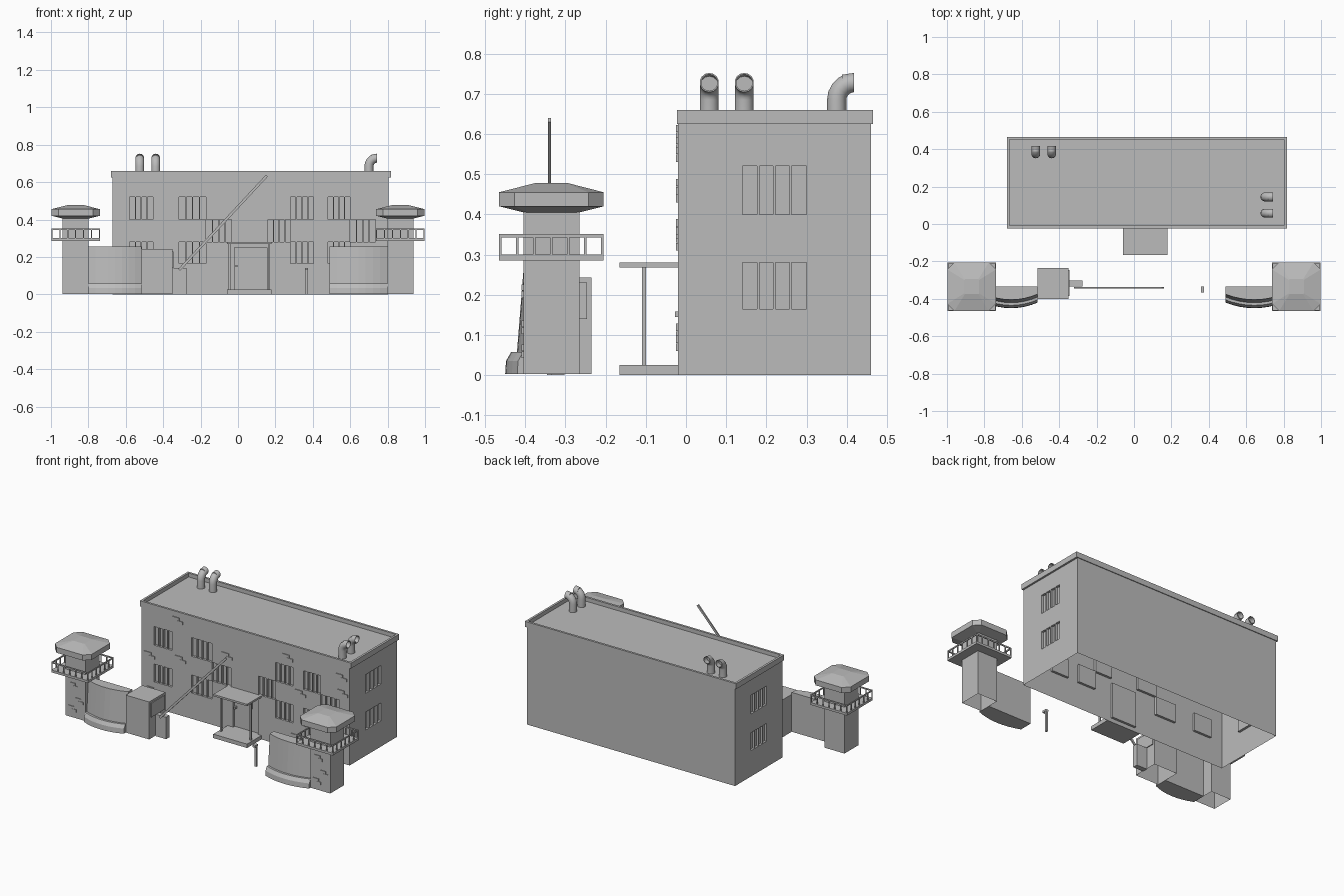
import bpy, bmesh, math
from mathutils import Vector, Matrix

cube = bpy.data.objects.get("Cube")
if cube:
    bpy.data.objects.remove(cube, do_unlink=True)

grey = bpy.data.materials.new("concrete_grey")
grey.use_nodes = True
GREY = (0.5, 0.5, 0.5, 1)
grey.diffuse_color = GREY
grey.node_tree.nodes["Principled BSDF"].inputs["Base Color"].default_value = GREY


def finish(name, bm, fix_normals=True):
    if fix_normals:
        bmesh.ops.recalc_face_normals(bm, faces=bm.faces)
    mesh = bpy.data.meshes.new(name)
    bm.to_mesh(mesh)
    bm.free()
    mesh.materials.append(grey)
    obj = bpy.data.objects.new(name, mesh)
    bpy.context.collection.objects.link(obj)
    return obj


def add_box(bm, x0, x1, y0, y1, z0, z1, bottom=True):
    size = Matrix.Diagonal((x1 - x0, y1 - y0, z1 - z0, 1))
    mid = Matrix.Translation(((x0 + x1) / 2, (y0 + y1) / 2, (z0 + z1) / 2))
    verts = bmesh.ops.create_cube(bm, size=1, matrix=mid @ size)["verts"]
    if not bottom:
        low = [v for v in verts if v.co.z < z0 + 1e-5]
        face = [f for f in low[0].link_faces if all(v in low for v in f.verts)]
        bmesh.ops.delete(bm, geom=face, context='FACES_ONLY')


def boxes(name, items, bottom=True):
    bm = bmesh.new()
    for b in items:
        add_box(bm, *b, bottom=bottom)
    return finish(name, bm)


def loft(bm, rings, closed=True):
    """Skin a list of point rings and cap the ends."""
    loops = [[bm.verts.new(p) for p in r] for r in rings]
    for a, b in zip(loops, loops[1:]):
        n = len(a)
        for i in range(n):
            bm.faces.new((a[i], a[(i + 1) % n], b[(i + 1) % n], b[i]))
    if closed:
        bm.faces.new(loops[0])
        bm.faces.new(loops[-1])


def wall(name, origin, along, normal, length, height, holes, depth=0.015):
    """Flat wall with recessed openings, each given as u0, u1, z0, z1."""
    o, a, n, up = Vector(origin), Vector(along), Vector(normal), Vector((0, 0, 1))
    us = sorted({0, length} | {round(h[i], 4) for h in holes for i in (0, 1)})
    zs = sorted({0, height} | {round(h[i], 4) for h in holes for i in (2, 3)})
    bm = bmesh.new()
    grid = [[bm.verts.new(o + a * u + up * z) for u in us] for z in zs]
    groups = [[] for _ in holes]
    for j in range(len(zs) - 1):
        for i in range(len(us) - 1):
            f = bm.faces.new((grid[j][i], grid[j][i + 1], grid[j + 1][i + 1], grid[j + 1][i]))
            f.normal_update()
            if f.normal.dot(n) < 0:
                f.normal_flip()
            cu, cz = (us[i] + us[i + 1]) / 2, (zs[j] + zs[j + 1]) / 2
            for h, g in zip(holes, groups):
                if h[0] < cu < h[1] and h[2] < cz < h[3]:
                    g.append(f)
    for g in groups:
        out = bmesh.ops.extrude_face_region(bm, geom=g)["geom"]
        bmesh.ops.translate(bm, vec=-n * depth, verts=[v for v in out if isinstance(v, bmesh.types.BMVert)])
        bmesh.ops.delete(bm, geom=[f for f in g if f.is_valid], context='FACES')
    return finish(name, bm, fix_normals=False)


# Main block
X0, X1, Y0, Y1, H = -0.67, 0.805, -0.02, 0.46, 0.635
upper, middle, lower = (0.40, 0.52), (0.28, 0.40), (0.165, 0.28)
columns = [(-0.58, -0.455), (-0.315, -0.17), (0.28, 0.405), (0.48, 0.60)]
front = [c + r for c in columns for r in (upper, lower)]
front += [c + middle for c in ((-0.17, -0.035), (0.16, 0.28), (0.60, 0.735))]
door = (-0.02, 0.155, 0.025, 0.25)
side = [(0.14, 0.30) + r for r in (upper, lower)]
wall("front_wall", (X0, Y0, 0), (1, 0, 0), (0, -1, 0), X1 - X0, H,
     [(a - X0, b - X0, c, d) for a, b, c, d in front + [door]])
wall("back_wall", (X0, Y1, 0), (1, 0, 0), (0, 1, 0), X1 - X0, H, [])
for name, x, s in (("right_wall", X0, -1), ("left_wall", X1, 1)):
    wall(name, (x, Y0, 0), (0, 1, 0), (s, 0, 0), Y1 - Y0, H,
         [(a - Y0, b - Y0, c, d) for a, b, c, d in side])

# Window bars
bars = []
for a, b, c, d in front:
    for k in (1, 2, 3):
        x = a + (b - a) * k / 4
        bars.append((x - 0.003, x + 0.003, Y0, Y0 + 0.014, c, d))
for a, b, c, d in side:
    for k in (1, 2, 3):
        y = a + (b - a) * k / 4
        bars.append((X1 - 0.014, X1, y - 0.003, y + 0.003, c, d))
        bars.append((X0, X0 + 0.014, y - 0.003, y + 0.003, c, d))
boxes("window_bars", bars)

# Roof and parapet
boxes("roof", [(X0, X1, Y0, Y1, H - 0.005, H)])
PX0, PX1, PY0, PY1, T = -0.68, 0.817, -0.023, 0.465, 0.014
boxes("parapet", [(PX0, PX1, PY0, PY0 + T, 0.625, 0.66), (PX0, PX1, PY1 - T, PY1, 0.625, 0.66),
                  (PX0, PX0 + T, PY0 + T, PY1 - T, 0.625, 0.66),
                  (PX1 - T, PX1, PY0 + T, PY1 - T, 0.625, 0.66)])

# Exposed brick patches on the front
bricks = []
for x, z in ((-0.42, 0.605), (-0.07, 0.47), (0.36, 0.575), (0.74, 0.55), (-0.62, 0.33),
             (-0.40, 0.36), (0.45, 0.37), (0.75, 0.45), (-0.60, 0.11), (0.42, 0.08)):
    bricks += [(x - 0.03, x + 0.02, Y0 - 0.005, Y0, z, z + 0.018),
               (x, x + 0.045, Y0 - 0.005, Y0, z - 0.02, z - 0.001)]
boxes("front_bricks", bricks)

# Entrance
boxes("entrance_step", [(-0.06, 0.18, -0.165, Y0, 0, 0.025)])
boxes("entrance_canopy", [(-0.06, 0.18, -0.165, Y0, 0.268, 0.28)])
boxes("canopy_posts", [(x - 0.005, x + 0.005, -0.11, -0.10, 0.025, 0.268) for x in (-0.045, 0.165)])
boxes("door_panel", [(0.03, 0.105, Y0 + 0.009, Y0 + 0.015, 0.17, 0.22)])
boxes("door_handle", [(-0.014, -0.004, -0.027, -0.005, 0.145, 0.158)])


# Curved roof vents
def vent(name, x, y, direction):
    d, bend, r = Vector(direction), 0.043, 0.024
    side_axis = d.cross(Vector((0, 0, 1)))
    base = Vector((x, y, H))
    path = [(base, d)]
    for k in range(6):
        t = math.pi / 2 * k / 5
        out = d * math.cos(t) - Vector((0, 0, 1)) * math.sin(t)
        path.append((base + d * bend + Vector((0, 0, 0.05)) - out * bend, out))
    rings = [[p + (o * math.cos(a) + side_axis * math.sin(a)) * r
              for a in (2 * math.pi * i / 14 for i in range(14))] for p, o in path]
    # Hollow mouth
    p, o = path[-1]
    for scale, back in ((0.85, 0), (0.85, 0.03)):
        rings.append([p - d * back + (v - p) * scale for v in rings[6]])
    bm = bmesh.new()
    loft(bm, rings)
    obj = finish(name, bm)
    bpy.ops.object.select_all(action='DESELECT')
    obj.select_set(True)
    bpy.context.view_layer.objects.active = obj
    bpy.ops.object.shade_smooth_by_angle(angle=math.radians(35))


vent("back_vent_1", -0.525, 0.375, (0, 1, 0))
vent("back_vent_2", -0.44, 0.375, (0, 1, 0))
vent("side_vent_1", 0.70, 0.058, (1, 0, 0))
vent("side_vent_2", 0.70, 0.145, (1, 0, 0))


# Watchtowers
def octagon(cx, cy, half, cut, z):
    i = half - cut
    pts = ((half, -i), (half, i), (i, half), (-i, half), (-half, i), (-half, -i), (-i, -half), (i, -half))
    return [(cx + px, cy + py, z) for px, py in pts]


CY = -0.335
for label, s in (("left", 1), ("right", -1)):
    cx, P = s * 0.868, 0.13
    boxes(label + "_tower_body", [(cx - 0.07, cx + 0.07, CY - 0.07, CY + 0.07, 0.003, 0.41)], bottom=False)
    boxes(label + "_tower_platform", [(cx - P, cx + P, CY - P, CY + P, 0.285, 0.30)])
    bm = bmesh.new()
    loft(bm, [octagon(cx, CY, *r) for r in
              ((0.07, 0.008, 0.405), (0.13, 0.038, 0.42), (0.13, 0.038, 0.455), (0.04, 0.004, 0.478))])
    finish(label + "_tower_roof", bm)
    rail, w = [], 0.006
    for e in (-1, 1):
        m = e * (P - w / 2)
        for z in (0.343,):
            rail.append((cx - P, cx + P, CY + m - w / 2, CY + m + w / 2, z, z + 0.008))
            rail.append((cx + m - w / 2, cx + m + w / 2, CY - P, CY + P, z, z + 0.008))
        for k in range(7):
            q = (P - w / 2) * (k / 3 - 1)
            rail.append((cx + q - w / 2, cx + q + w / 2, CY + m - w / 2, CY + m + w / 2, 0.30, 0.343))
            rail.append((cx + m - w / 2, cx + m + w / 2, CY + q - w / 2, CY + q + w / 2, 0.30, 0.343))
    boxes(label + "_tower_railing", rail)
    patch = []
    for dx, z in ((-0.02, 0.21), (0.02, 0.12), (-0.03, 0.06)):
        patch += [(cx + dx - 0.02, cx + dx + 0.02, CY - 0.074, CY - 0.07, z, z + 0.016),
                  (cx + dx, cx + dx + 0.035, CY - 0.074, CY - 0.07, z - 0.018, z - 0.001)]
    boxes(label + "_tower_bricks", patch)

    # Curved perimeter wall with a kerb along its foot
    xa, xb = s * 0.798, (0.488 if s > 0 else -0.515)
    for part, profile in (("wall", ((-0.405, 0.255), (-0.425, 0.003))),
                          ("kerb", ((-0.435, 0.058), (-0.448, 0.035), (-0.45, 0.003)))):
        rings = []
        for k in range(9):
            t = k / 4 - 1
            x, sag = xa + (xb - xa) * k / 8, 0.03 * t * t
            back = -0.335 if part == "wall" else -0.40 + sag
            pts = [(back, profile[-1][1]), (back, profile[0][1])]
            pts += [(y + sag, z) for y, z in profile]
            rings.append([(x, y, z) for y, z in pts])
        bm = bmesh.new()
        loft(bm, rings)
        finish(label + "_perimeter_" + part, bm)

# Gatehouse, with a window on the road side
boxes("gatehouse", [(-0.515, -0.35, -0.40, -0.235, 0.003, 0.243)], bottom=False)
boxes("gatehouse_window", [(-0.35, -0.345, -0.385, -0.247, 0.14, 0.23)])

# Barrier
boxes("barrier_housing", [(-0.35, -0.275, -0.335, -0.302, 0, 0.14)])
a, b = Vector((-0.315, -0.34, 0.13)), Vector((0.155, -0.34, 0.635))
across = (b - a).normalized().cross(Vector((0, 1, 0))) * 0.007
depth = Vector((0, 0.004, 0))
bm = bmesh.new()
loft(bm, [[p + across + depth, p + across - depth, p - across - depth, p - across + depth] for p in (a, b)])
finish("barrier_arm", bm)
boxes("barrier_rest", [(0.36, 0.372, -0.346, -0.334, 0, 0.13),
                       (0.357, 0.375, -0.365, -0.334, 0.13, 0.142)])
